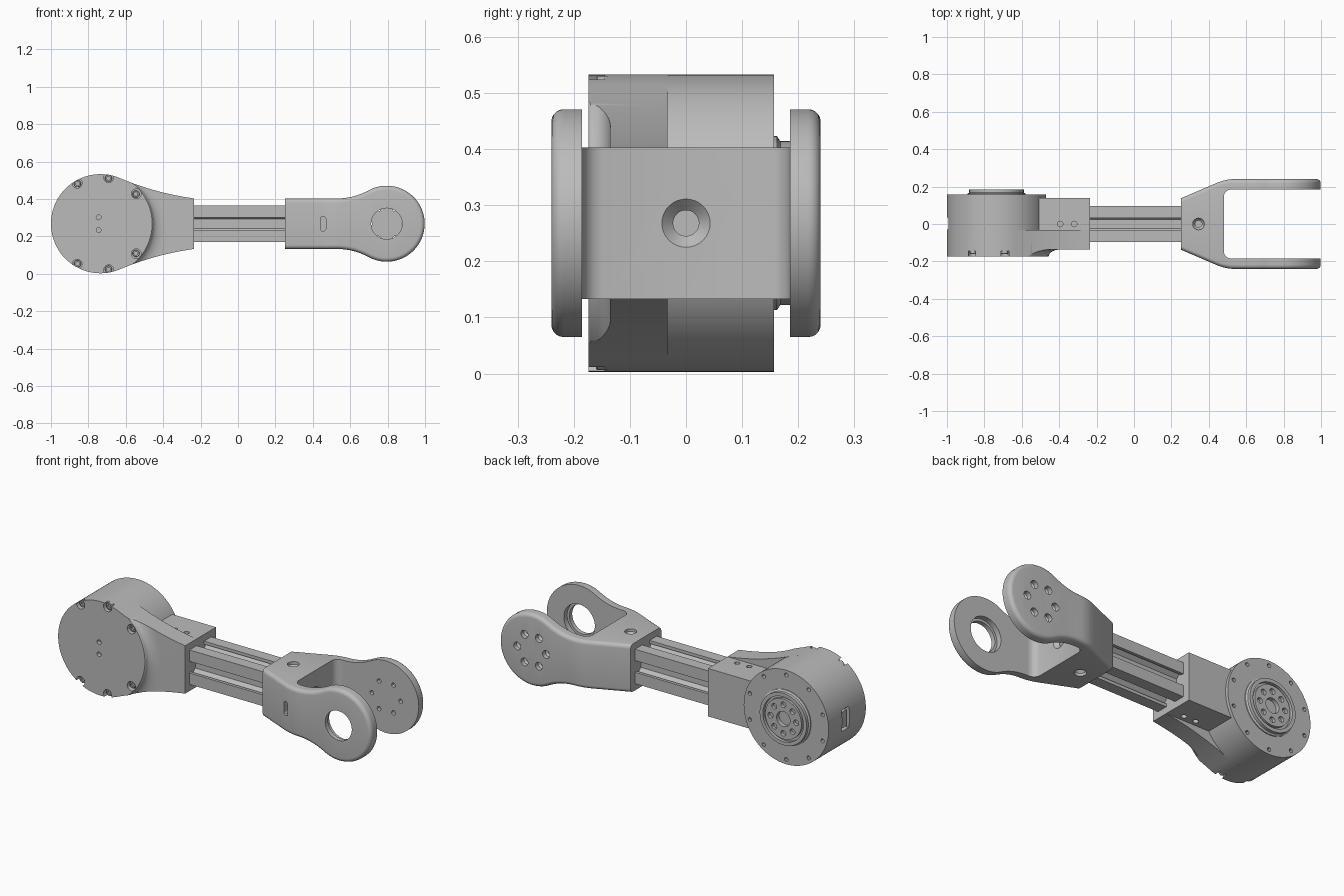
import bpy, bmesh, math
from mathutils import Matrix, Vector

if "Cube" in bpy.data.objects:
    bpy.data.objects.remove(bpy.data.objects["Cube"])

grey = bpy.data.materials.new("machined grey")
grey.use_nodes = True
grey.diffuse_color = (0.5, 0.5, 0.5, 1)
grey.node_tree.nodes["Principled BSDF"].inputs["Base Color"].default_value = (0.5, 0.5, 0.5, 1)

ZC = 0.268                      # height of the common axis
MX, MR = -0.735, 0.265          # motor centre and radius
TX, TR = 0.795, 0.203           # fork eye centre and radius
TURN = {"z": Matrix(), "y": Matrix.Rotation(-math.pi / 2, 4, "X"),
        "x": Matrix.Rotation(math.pi / 2, 4, "Y")}


def finish(name, bm):
    bmesh.ops.remove_doubles(bm, verts=bm.verts, dist=1e-5)
    bmesh.ops.recalc_face_normals(bm, faces=bm.faces)
    me = bpy.data.meshes.new(name)
    bm.to_mesh(me)
    bm.free()
    me.materials.append(grey)
    ob = bpy.data.objects.new(name, me)
    bpy.context.collection.objects.link(ob)
    return ob


def revolve(name, profile, centre, axis="y", n=32):
    """Solid of revolution from (radius, height) pairs along an axis."""
    bm = bmesh.new()
    m = Matrix.Translation(centre) @ TURN[axis]
    rings = [[bm.verts.new(m @ Vector((r * math.cos(math.tau * i / n), r * math.sin(math.tau * i / n), h)))
              for i in range(n)] for r, h in profile]
    for a, b in zip(rings, rings[1:]):
        for i in range(n):
            bm.faces.new((a[i], a[i - 1], b[i - 1], b[i]))
    bm.faces.new(rings[0])
    bm.faces.new(rings[-1])
    return finish(name, bm)


def cyl(r, h0, h1, centre, axis="y", n=24):
    return revolve("cutter", [(r, h0), (r, h1)], centre, axis, n)


def prism(name, pts, axis_pts):
    """Extrude a closed outline; axis_pts maps (u, v, end) to a point."""
    bm = bmesh.new()
    a, b = ([bm.verts.new(axis_pts(u, v, e)) for u, v in pts] for e in (0, 1))
    for i in range(len(pts)):
        bm.faces.new((a[i - 1], a[i], b[i], b[i - 1]))
    bm.faces.new(a)
    bm.faces.new(b)
    return finish(name, bm)


def box(name, lo, hi):
    return prism(name, [(lo[0], lo[1]), (hi[0], lo[1]), (hi[0], hi[1]), (lo[0], hi[1])],
                 lambda u, v, e: (u, v, hi[2] if e else lo[2]))


def carve(ob, cutters, operation="DIFFERENCE"):
    for c in cutters:
        mod = ob.modifiers.new("carve", "BOOLEAN")
        mod.operation, mod.solver, mod.object = operation, "EXACT", c
        bpy.context.view_layer.objects.active = ob
        bpy.ops.object.modifier_apply(modifier=mod.name)
        bpy.data.objects.remove(c)
    return ob


def polar(cx, r, deg, y=0.0):
    a = math.radians(deg)
    return (cx + r * math.cos(a), y, ZC + r * math.sin(a))


# Motor can with rim screw holes and a side connector recess
motor = revolve("motor_body", [(MR, -0.04), (MR, 0.157)], (MX, 0, ZC), n=96)
carve(motor, [cyl(0.011, 0.13, 0.2, polar(MX, 0.238, 36 * k + 18), n=12) for k in range(10)])
carve(motor, [box("cutter", (-1.05, -0.03, ZC - 0.06), (-0.965, 0.035, ZC + 0.06))])
box("connector", (-0.99, -0.018, ZC - 0.045), (-0.95, 0.023, ZC + 0.045))

# Output hub on the back
hub = revolve("output_hub", [(0.155, 0.15), (0.155, 0.162), (0.146, 0.168), (0.146, 0.185), (0.126, 0.185),
                             (0.126, 0.168), (0.113, 0.168), (0.113, 0.183), (0.042, 0.183), (0.042, 0.16)],
              (MX, 0, ZC), n=64)
carve(hub, [cyl(0.016, 0.165, 0.2, polar(MX, 0.08, 45 * k), n=16) for k in range(8)])

# Front cover: round case whose sides sweep in to the socket
upper = [(MX + MR * math.cos(math.radians(d)), MR * math.sin(math.radians(d))) for d in range(180, 66, -3)]
p0, p1, p2 = Vector(upper[-1]), Vector((-0.45, 0.165)), Vector((-0.235, 0.135))
upper += [tuple(p0 * (1 - t) ** 2 + p1 * 2 * t * (1 - t) + p2 * t * t) for t in [k / 12 for k in range(1, 13)]]
outline = upper + [(u, -v) for u, v in reversed(upper[1:])]
cover = prism("front_cover", outline, lambda u, v, e: (u, -0.033 if e else -0.2, ZC + v))
swell = [(0.276, -0.174), (0.28, -0.17)]
swell += [(0.35 - 0.07 * math.cos(a), -0.17 + 0.035 * math.sin(a)) for a in [k * math.pi / 12 for k in range(1, 7)]]
swell += [(0.7, -0.135), (0.7, 0.1)]
carve(cover, [revolve("cutter", swell, (MX, 0, ZC), n=128)], "INTERSECT")
screw_angles = [s * d for d in (40, 80, 120) for s in (1, -1)]
carve(cover, [cyl(0.026, -0.3, -0.145, polar(MX, 0.25, d)) for d in screw_angles])
carve(cover, [cyl(0.013, -0.3, -0.15, (MX - 0.01, 0, ZC + s * 0.034), n=16) for s in (1, -1)])
for d in screw_angles:
    revolve("cover_screw", [(0.019, -0.14), (0.019, -0.158), (0.017, -0.16), (0.01, -0.16), (0.01, -0.15)],
            polar(MX, 0.247, d), n=18)

# Socket holding the beam, with set screw holes above and below
socket = box("beam_socket", (-0.52, -0.135, ZC - 0.135), (-0.235, 0.14, ZC + 0.135))
carve(socket, [cyl(0.015, a, b, (x, 0, ZC), "z", 16) for x in (-0.395, -0.32) for a, b in ((0.11, 0.2), (-0.2, -0.11))])

# Slotted square beam
quarter = [(0.097, 0.097), (0.033, 0.097), (0.033, 0.08), (0.055, 0.08), (0.025, 0.045),
           (-0.025, 0.045), (-0.055, 0.08), (-0.033, 0.08), (-0.033, 0.097)]
section = []
for k in range(4):
    c, s = round(math.cos(k * math.pi / 2)), round(math.sin(k * math.pi / 2))
    section += [(u * c - v * s, u * s + v * c) for u, v in quarter]
prism("slotted_beam", section, lambda u, v, e: (0.3 if e else -0.3, u, ZC + v))


# Fork: half is lofted outwards from the middle plane, then mirrored
def outer_y(x):
    if x < 0.44:
        return 0.137 + (x - 0.25) * 0.43
    t = min((x - 0.44) / 0.1, 1)
    return 0.2187 + 0.0213 * (2 * t - t * t)


def inner_y(x):
    if x <= 0.48:
        return 0.0
    t = min((x - 0.48) / 0.04, 1)
    return 0.145 + 0.04 * math.sqrt(1 - (1 - t) ** 2)


HALF, FIL, FX = 0.135, 0.347, 0.53
edge = [(x, HALF, 0, 1) for x in (0.25, 0.35, 0.44, 0.46, 0.48, 0.4803, 0.485, 0.493, 0.505, 0.52)]
sweep = math.atan2(TX - FX, HALF + FIL)
for k in range(9):
    a = sweep * k / 8
    edge.append((FX + FIL * math.sin(a), HALF + FIL * (1 - math.cos(a)), -math.sin(a), math.cos(a)))
for k in range(1, 33):
    a = (math.pi / 2 + sweep) * (1 - k / 32)
    edge.append((TX + TR * math.cos(a), TR * math.sin(a), math.cos(a), math.sin(a)))

ROUND = 0.022
layers = [None] + [k * math.pi / 10 for k in range(6)]
bm = bmesh.new()
grid = []
for a in layers:
    row = {1: [], -1: []}
    for x, h, nx, nz in edge:
        inset = 0 if a is None else ROUND * (1 - math.cos(a))
        y = inner_y(x) if a is None else outer_y(x) - ROUND * (1 - math.sin(a))
        for s in (1, -1):
            row[s].append(bm.verts.new((x - nx * inset, y, ZC + s * (h - nz * inset))))
    grid.append(row)
last = len(edge) - 1
for s in (1, -1):
    for a, b in zip(grid, grid[1:]):
        for i in range(last):
            bm.faces.new((a[s][i], a[s][i + 1], b[s][i + 1], b[s][i]))
for row in (grid[0], grid[-1]):
    for i in range(last):
        if row is grid[-1] or edge[i + 1][0] > 0.4801:
            bm.faces.new((row[1][i], row[1][i + 1], row[-1][i + 1], row[-1][i]))
bm.faces.new([r[1][0] for r in grid] + [r[-1][0] for r in reversed(grid)])
bmesh.ops.remove_doubles(bm, verts=bm.verts, dist=1e-5)
bmesh.ops.mirror(bm, geom=bm.verts[:] + bm.edges[:] + bm.faces[:], axis="Y", merge_dist=1e-5)
fork = finish("fork", bm)

# Fork holes: bearing eye, bolt circle, slot and fixing screws
carve(fork, [cyl(0.083, -0.3, -0.1, (TX, 0, ZC), n=48), cyl(0.097, -0.215, -0.1, (TX, 0, ZC), n=48)])
carve(fork, [revolve("cutter", [(0.012, 0.15), (0.012, 0.205), (0.022, 0.215), (0.022, 0.3)],
                     polar(TX, 0.09, 60 * k), n=20) for k in range(6)])
carve(fork, [revolve("cutter", [(0.018, s * 0.07), (0.018, s * 0.105), (0.031, s * 0.12), (0.031, s * 0.2)],
                     (0.345, 0, ZC), "z", 24) for s in (1, -1)])
carve(fork, [revolve("cutter", [(0.023, 0.4), (0.023, 0.46), (0.044, 0.481), (0.044, 0.5)], (0, 0, ZC), "x", 32)])
slot = [(0.455 + 0.015 * math.cos(a), s * 0.025 + 0.015 * math.sin(a))
        for s, base in ((1, 0), (-1, math.pi)) for a in [base + k * math.pi / 6 for k in range(7)]]
carve(fork, [prism("cutter", slot, lambda u, v, e: (u, -0.15 if e else -0.3, ZC + v))])

# Smooth shading with sharp edges kept
bpy.ops.object.select_all(action="DESELECT")
for ob in bpy.context.scene.objects:
    if ob.type == "MESH":
        ob.select_set(True)
        bpy.context.view_layer.objects.active = ob
bpy.ops.object.shade_smooth_by_angle(angle=math.radians(30))
